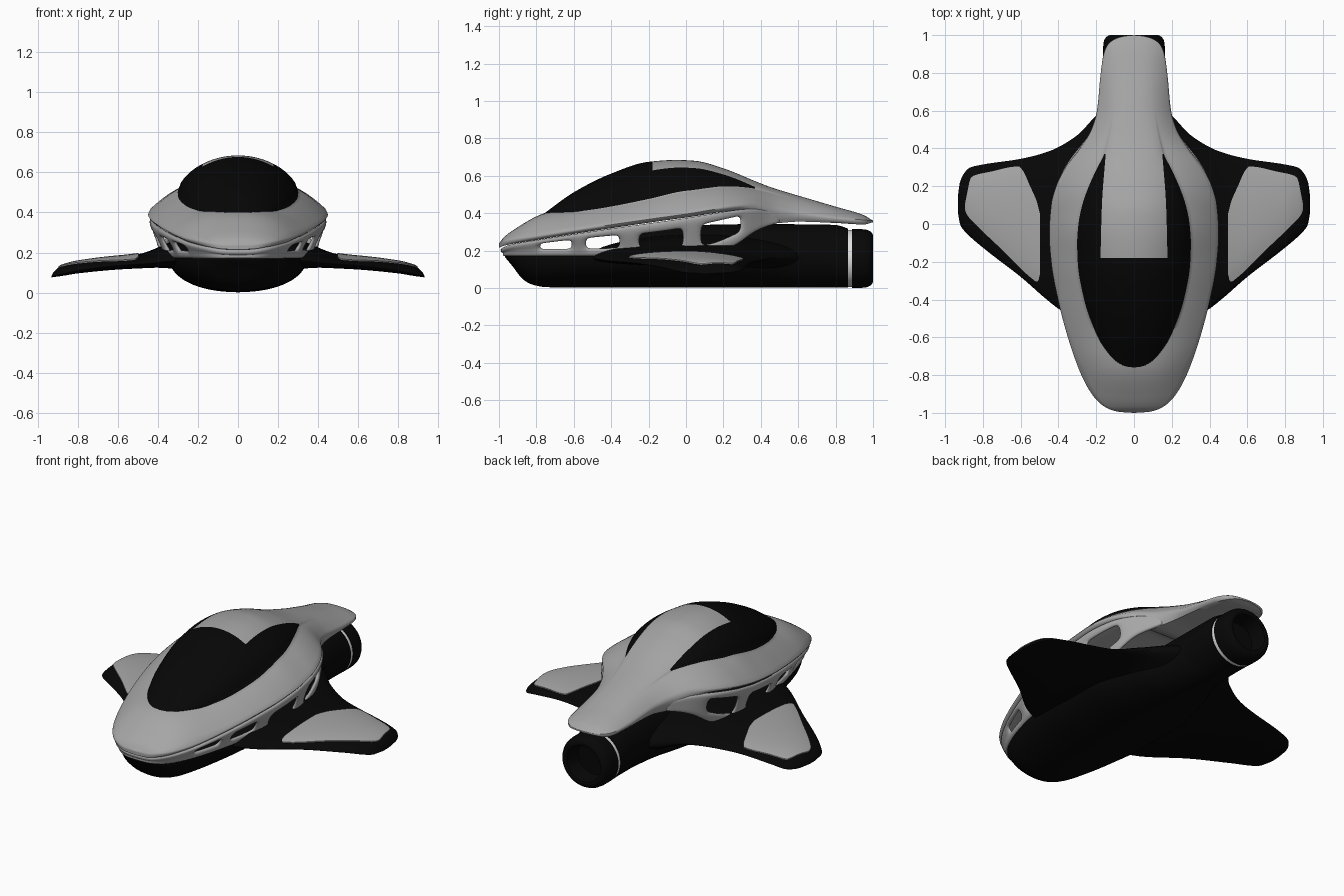
import bpy, bmesh, math

if "Cube" in bpy.data.objects:
    bpy.data.objects.remove(bpy.data.objects["Cube"])


def material(name, r, g, b):
    m = bpy.data.materials.new(name)
    m.diffuse_color = (r, g, b, 1)
    m.use_nodes = True
    m.node_tree.nodes["Principled BSDF"].inputs["Base Color"].default_value = m.diffuse_color
    return m


GREY = material("hull grey", 0.38, 0.38, 0.38)
BLACK = material("matte black", 0.002, 0.002, 0.002)
WHITE = material("light ring", 0.75, 0.75, 0.75)


def curve(*pts):
    """Monotone smooth interpolation through (position, value) pairs."""
    xs, vs = zip(*pts)
    d = [(vs[i + 1] - vs[i]) / (xs[i + 1] - xs[i]) for i in range(len(xs) - 1)]
    m = [d[0]] + [0 if a * b <= 0 else 2 * a * b / (a + b) for a, b in zip(d, d[1:])] + [d[-1]]

    def f(x):
        x = min(max(x, xs[0]), xs[-1])
        i = 0
        while i < len(xs) - 2 and x > xs[i + 1]:
            i += 1
        h = xs[i + 1] - xs[i]
        t = (x - xs[i]) / h
        return (vs[i] * (1 + 2 * t) * (1 - t) ** 2 + m[i] * h * t * (1 - t) ** 2
                + vs[i + 1] * t * t * (3 - 2 * t) + m[i + 1] * h * t * t * (t - 1))
    return f


def loft(name, rings, mats, closed=True, caps=True, rule=None, keep=None, mirror=False, angle=40):
    """Skin a list of equal-length point rings."""
    bm = bmesh.new()
    vs = [[bm.verts.new(p) for p in r] for r in rings]
    n = len(rings[0])
    for i in range(len(rings) - 1):
        for j in range(n if closed else n - 1):
            if keep and not keep(i, j):
                continue
            k = (j + 1) % n
            f = bm.faces.new((vs[i][j], vs[i][k], vs[i + 1][k], vs[i + 1][j]))
            f.material_index = rule(i, j) if rule else 0
    if caps:
        bm.faces.new(vs[0])
        bm.faces.new(vs[-1])
    bmesh.ops.remove_doubles(bm, verts=bm.verts, dist=1e-5)
    bmesh.ops.dissolve_degenerate(bm, dist=1e-6, edges=bm.edges)
    bmesh.ops.recalc_face_normals(bm, faces=bm.faces)
    me = bpy.data.meshes.new(name)
    bm.to_mesh(me)
    bm.free()
    ob = bpy.data.objects.new(name, me)
    bpy.context.collection.objects.link(ob)
    for m in mats:
        me.materials.append(m)
    bpy.ops.object.select_all(action='DESELECT')
    bpy.context.view_layer.objects.active = ob
    ob.select_set(True)
    bpy.ops.object.shade_smooth_by_angle(angle=math.radians(angle))
    if mirror:
        ob.modifiers.new("mirror", 'MIRROR')
    return ob


# ---- Upper shell: outline, rim height, crest, grey base height and canopy border along y
width = curve((-1, 0), (-.995, .075), (-.98, .13), (-.95, .178), (-.9, .222), (-.8, .277), (-.6, .348),
              (-.4, .4), (-.2, .436), (-.05, .446), (.1, .436), (.2, .41), (.3, .36), (.4, .285), (.5, .225),
              (.6, .195), (.8, .175), (.9, .16), (.95, .138), (.98, .1), (.995, .05), (1, 0))
rim = curve((-1, .235), (-.97, .252), (-.8, .282), (-.4, .345), (0, .402), (.3, .447), (.36, .45),
            (.45, .432), (.6, .405), (.8, .377), (1, .36))
crest = curve((-.76, .398), (-.6, .512), (-.4, .612), (-.2, .675), (-.05, .685), (.05, .68), (.2, .64),
              (.4, .56), (.6, .495), (.8, .435), (.95, .39), (1, .36))
base = curve((-1, .238), (-.97, .275), (-.9, .325), (-.8, .383), (-.76, .399), (-.7, .415), (-.6, .434),
             (-.4, .486), (-.2, .541), (0, .585), (.15, .585), (.25, .574), (.37, .55), (.5, .522),
             (.6, .494), (.8, .435), (.95, .39), (1, .36))
under = curve((-1, .215), (-.97, .227), (-.8, .257), (-.4, .32), (0, .377), (.3, .415), (.38, .37),
              (.45, .345), (.6, .355), (.8, .348), (.95, .34), (1, .352))
glass_w = curve((-1, 0), (-.76, 0), (-.755, .04), (-.74, .075), (-.7, .122), (-.6, .19), (-.4, .264), (-.2, .298),
                (-.1, .301), (0, .294), (.1, .274), (.2, .239), (.3, .193), (.37, .158), (.6, .11), (.8, .095), (1, .05))
spine_w = curve((-.2, .178), (.1, .17), (.37, .15))

ys = sorted([-math.cos(math.pi * i / 130) for i in range(131)] + [-.76, -.755, -.18, .37])
NS, NG, NO = 7, 9, 9


def shell_half(y):
    w, zr, zb = width(y), rim(y), under(y)
    wc = min(glass_w(y), .75 * w)
    ws = min(spine_w(y), .96 * wc)
    fade = max(0, min(1, (.62 - y) / .25))
    fade = fade * fade * (3 - 2 * fade) if y > -.76 else 0

    def skin(x):
        return zr + (base(y) - zr) * (1 - min(1, x / w) ** 2.5 if w > 0 else 0)
    zc, pts = skin(wc), []
    for x in [ws * i / NS for i in range(NS)] + [ws + (wc - ws) * i / NG for i in range(NG)]:
        dome = zc + (crest(y) - zc) * max(0, 1 - (x / wc) ** 2) ** .65 if wc > 0 else zc
        pts.append((x, skin(x) * (1 - fade) + dome * fade))
    for i in range(NO + 1):
        x = wc + (w - wc) * i / NO
        pts.append((x, skin(x)))
    # rounded rim, small groove and underside
    d = zr - zb
    pts += [(w * 1.006, zr - .25 * d), (w * .995, zr - .55 * d), (w * .97, zr - .75 * d),
            (w * .93, zb), (w * .5, zb + .004), (0, zb + .006)]
    return [(x, y, z) for x, z in pts]


def shell_colour(i, j):
    mid = (ys[i] + ys[i + 1]) / 2
    side = NS <= j < NS + NG and -.76 < mid < .37
    front = j < NS and -.76 < mid < -.18
    return 1 if side or front else 0


loft("upper_shell_and_canopy", [shell_half(y) for y in ys], [GREY, BLACK], closed=False, caps=False,
     rule=shell_colour, mirror=True, angle=50)

# ---- Side frame with rounded window openings, wrapped around the nose
low = curve((-1, .17), (0, .17), (.1, .18), (.2, .2), (.28, .245), (.35, .3), (.42, .33), (.5, .352))
sill = curve((-1, .206), (-.6, .212), (0, .222), (.1, .232), (.28, .305), (.36, .345), (.5, .366))
drop = curve((-1, .04), (-.8, .045), (-.45, .062), (-.15, .08), (.1, .074), (.28, .06), (.5, .035))
windows = [(-.79, -.625), (-.545, -.37), (-.26, -.03), (.07, .28)]
stations = [-.995, -.985, -.96, -.92, -.86, .34, .39, .44, .49]
for a, b in windows:
    stations += [a, a + .03, (a + b) / 2, b - .03, b]
stations.sort()


def frame_column(y, side):
    w, zr = width(y) - .012 - .012 * max(0, min(1, (y - .36) / .08)), rim(y)
    tuck = .09 * max(0, (-.85 - y) / .15)
    k = max(0, min(1, (.43 - y) / .3))
    rows = [(0, zr - .024), (.03, zr - drop(y)), (.11, sill(y)), (.155, low(y))]
    return [(side * w * (1 - f * k), y + .012 + tuck * f, z) for f, z in rows]


columns = [frame_column(y, -1) for y in reversed(stations)] + [frame_column(y, 1) for y in stations]
col_y = list(reversed(stations)) + stations


def solid_panel(i, j):
    mid = (col_y[i] + col_y[i + 1]) / 2
    return not (j == 1 and any(a < mid < b for a, b in windows))


frame = loft("window_frame", columns, [GREY], closed=False, caps=False, keep=solid_panel, angle=180)
mod = frame.modifiers.new("thickness", 'SOLIDIFY')
mod.thickness, mod.offset = .028, 0
mod = frame.modifiers.new("rounding", 'SUBSURF')
mod.levels = mod.render_levels = 2

# ---- Lower boat-shaped hull with flat deck
hull_w = curve((-.968, .05), (-.955, .1), (-.93, .14), (-.85, .2), (-.7, .262), (-.5, .312), (-.3, .34),
               (0, .345), (.3, .27), (.5, .19), (.7, .15))
keel = curve((-.968, .165), (-.93, .12), (-.87, .045), (-.82, .018), (-.75, .005), (-.6, .002), (.7, .002))


def hull_ring(y):
    w, zb, ring = hull_w(y), keel(y), []
    for i in range(33):
        a = math.pi * i / 32
        c, s = math.cos(a), math.sin(a)
        ring.append((w * math.copysign(abs(c) ** .95, c), y, .182 - (.182 - zb) * s ** .9))
    return ring


loft("lower_hull", [hull_ring(-.968 + 1.668 * (i / 60) ** 1.3) for i in range(61)], [BLACK])

# ---- Engine body, light ring and hollow nozzle
body_top = curve((-.36, .2), (-.3, .28), (-.2, .315), (0, .335), (.4, .342), (.8, .338), (.865, .318))
body_w = curve((-.36, .08), (-.3, .13), (-.1, .155), (.2, .163), (.865, .163))


def oval(y, w, z0, z1, n=40):
    return [(w * math.cos(2 * math.pi * i / n), y,
             (z0 + z1) / 2 + (z1 - z0) / 2 * math.sin(2 * math.pi * i / n)) for i in range(n)]


loft("engine_body", [oval(y, body_w(y), .002, body_top(y))
                     for y in [-.36 + 1.225 * i / 40 for i in range(41)]], [BLACK])


def lathe(name, profile, mat):
    loft(name, [oval(y, r * 1.04, .158 - r, .158 + r) for y, r in profile], [mat])


lathe("engine_ring", [(.86, .1535), (.892, .1535)], WHITE)
lathe("engine_nozzle", [(.888, .12), (.888, .157), (.94, .157), (.97, .153), (.988, .144), (.998, .13), (1, .12),
                        (.995, .11), (.97, .104), (.9, .098)], BLACK)

# ---- Wings: swept planform with thin curved section
lead = curve((.12, -.52), (.3, -.5), (.39, -.455), (.45, -.41), (.6, -.28), (.8, -.125), (.89, -.045),
             (.92, -.005), (.932, .06))
trail = curve((.12, .64), (.2, .575), (.3, .47), (.45, .385), (.6, .345), (.8, .315), (.87, .298), (.905, .26),
              (.922, .22), (.932, .15))
mid_z = curve((.12, .165), (.3, .16), (.45, .145), (.6, .135), (.8, .11), (.932, .08))
up = curve((.12, .12), (.3, .105), (.4, .075), (.5, .05), (.6, .045), (.8, .045), (.88, .042), (.92, .02), (.932, .003))
down = curve((.12, .12), (.3, .045), (.45, .022), (.6, .02), (.85, .012), (.932, .004))


def wing_z(x, t, top=True):
    b = max(0, 4 * t * (1 - t))
    return mid_z(x) + up(x) * b ** .55 if top else mid_z(x) - down(x) * b ** .5


def wing_ring(x, n=24):
    a, b = lead(x), trail(x)
    ts = [(1 - math.cos(math.pi * i / n)) / 2 for i in range(n + 1)]
    return ([(x, a + (b - a) * t, wing_z(x, t)) for t in ts]
            + [(x, a + (b - a) * t, wing_z(x, t, False)) for t in ts[-2:0:-1]])


loft("wings", [wing_ring(.12 + .812 * (1 - (1 - i / 40) ** 1.5)) for i in range(41)], [BLACK], mirror=True)

# ---- Grey plates on the wings, following the wing surface
plate_a = curve((.497, -.26), (.502, -.29), (.515, -.306), (.53, -.297), (.7, -.135), (.86, .02), (.885, .05), (.896, .08))
plate_b = curve((.497, .05), (.515, .12), (.55, .2), (.59, .285), (.61, .305), (.64, .303), (.75, .279),
                (.84, .259), (.865, .242), (.88, .18), (.896, .1))


def plate_ring(x, n=16):
    a, b = plate_a(x), plate_b(x)
    pts = []
    for i in range(n + 1):
        y = a + (b - a) * i / n
        t = (y - lead(x)) / (trail(x) - lead(x))
        pts.append((x, y, wing_z(x, t) + .006))
    return pts + [(x, y, z - .009) for x, y, z in reversed(pts)]


loft("wing_plates", [plate_ring(.497 + .399 * i / 50) for i in range(51)], [GREY], mirror=True)
